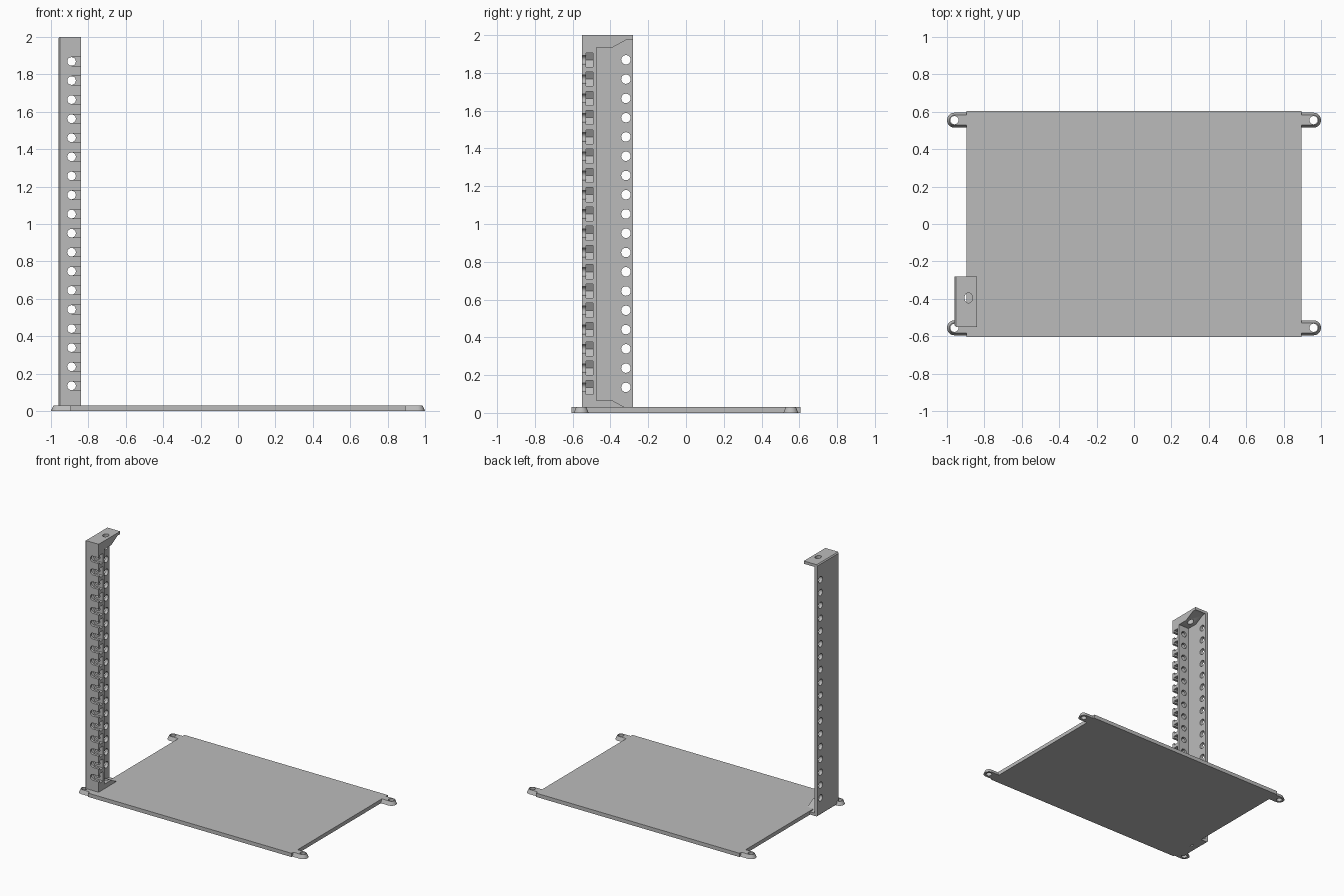
import bpy, bmesh, math
from mathutils import Vector

cube = bpy.data.objects.get("Cube")
if cube:
    bpy.data.objects.remove(cube, do_unlink=True)

grey = bpy.data.materials.new("plain grey")
grey.use_nodes = True
grey.diffuse_color = (0.5, 0.5, 0.5, 1)
grey.node_tree.nodes["Principled BSDF"].inputs["Base Color"].default_value = (0.5, 0.5, 0.5, 1)


def place(u, v, w, axis):
    """Map profile (u, v) and depth w to x, y, z for an extrusion axis."""
    return Vector({"x": (w, u, v), "y": (u, w, v), "z": (u, v, w)}[axis])


def loft(bm, low, high, axis, start, end):
    """Closed prism between two matching outlines."""
    a = [bm.verts.new(place(u, v, start, axis)) for u, v in low]
    b = [bm.verts.new(place(u, v, end, axis)) for u, v in high]
    n = len(a)
    bm.faces.new(a)
    bm.faces.new(b)
    for i in range(n):
        j = (i + 1) % n
        bm.faces.new((a[i], a[j], b[j], b[i]))


def finish(bm, name):
    bmesh.ops.recalc_face_normals(bm, faces=bm.faces[:])
    mesh = bpy.data.meshes.new(name)
    bm.to_mesh(mesh)
    bm.free()
    mesh.materials.append(grey)
    obj = bpy.data.objects.new(name, mesh)
    bpy.context.collection.objects.link(obj)
    return obj


def prisms(name, outlines, axis, start, end):
    bm = bmesh.new()
    for pts in outlines:
        loft(bm, pts, pts, axis, start, end)
    return finish(bm, name)


def arc(cu, cv, r, a0=0, a1=360, n=24, squash=1):
    steps = n if a1 - a0 == 360 else n + 1
    angles = [math.radians(a0 + (a1 - a0) * i / n) for i in range(steps)]
    return [(cu + squash * r * math.cos(t), cv + r * math.sin(t)) for t in angles]


def rect(u0, u1, v0, v1):
    return [(u0, v0), (u1, v0), (u1, v1), (u0, v1)]


def cut(target, cutter):
    mod = target.modifiers.new("cut", "BOOLEAN")
    mod.object = cutter
    mod.operation = "DIFFERENCE"
    mod.solver = "EXACT"
    bpy.context.view_layer.objects.active = target
    bpy.ops.object.modifier_apply(modifier=mod.name)
    bpy.data.objects.remove(cutter, do_unlink=True)


def smooth(obj):
    bpy.ops.object.select_all(action="DESELECT")
    obj.select_set(True)
    bpy.context.view_layer.objects.active = obj
    bpy.ops.object.shade_smooth_by_angle(angle=math.radians(30))


# Base plate
prisms("base_plate", [rect(-0.895, 0.895, -0.605, 0.605)], "z", 0, 0.03)

# Tapered mounting tabs with screw holes at the corners
for sx, side in ((-1, "right"), (1, "left")):
    for sy, end in ((-1, "front"), (1, "back")):
        def outline(r):
            pts = [(0.88, -r)] + arc(0.96, 0, r, -90, 90, 16) + [(0.88, r)]
            return [(sx * u, sy * 0.555 + v) for u, v in pts]
        bm = bmesh.new()
        loft(bm, outline(0.04), outline(0.027), "z", 0, 0.03)
        tab = finish(bm, f"{end}_{side}_tab")
        cut(tab, prisms("hole", [arc(sx * 0.96, sy * 0.555, 0.022)], "z", -0.1, 0.1))
        smooth(tab)

# Upright post with chamfered outer edges
c = 0.008
bm = bmesh.new()
loft(bm, rect(-0.55 + c, -0.28, c, 2 - c), rect(-0.55, -0.28, 0, 2), "x", -0.96, -0.96 + c)
post = finish(bm, "upright_post")
bpy.data.objects.remove(post, do_unlink=True)
section = [(-0.96, -0.55 + c), (-0.96 + c, -0.55), (-0.84, -0.55), (-0.84, -0.28), (-0.96, -0.28)]
post = prisms("upright_post", [section], "z", 0, 2)
for z, s in ((0, 1), (2, -1)):
    wedge = [(-1, z - s * 0.1), (-0.96 + c + 0.1, z - s * 0.1), (-1, z + s * (0.04 + c))]
    cut(post, prisms("chamfer", [wedge], "y", -1, 0))

# Hollow channel, leaving sloped end brackets
half = [(-0.475, 0.066), (-0.39, 0.066), (-0.31, 0.022), (-0.1, 0.022)]
channel = half + [(y, 2 - z) for y, z in reversed(half)]
cut(post, prisms("channel", [channel], "x", -0.935, -0.7))

# Rows of screw slots, nut pockets and holes
hx = -0.89
r = 0.023
nut = 0.0375
levels = [0.135 + 0.102 * i for i in range(18)]
slots = [arc(hx, z, r, 90, 270, 12) + [(-0.7, z - r), (-0.7, z + r)] for z in levels]
tip = nut / math.cos(math.radians(30))
pockets = [[(hx - tip, z), (hx - tip / 2, z - nut), (-0.7, z - nut),
            (-0.7, z + nut), (hx - tip / 2, z + nut)] for z in levels]
cut(post, prisms("slots", slots, "y", -0.7, -0.52))
cut(post, prisms("pockets", pockets, "y", -0.53, -0.492))
cut(post, prisms("holes", [arc(hx, z, r) for z in levels], "y", -0.51, -0.4))
cut(post, prisms("side_holes", [arc(-0.318, z, 0.025) for z in levels], "x", -1.1, -0.9))

# Screw holes in the top and bottom brackets
for z in (0, 2):
    hole = arc(-0.885, -0.395, 0.027, squash=0.8)
    cut(post, prisms("bracket_hole", [hole], "z", z - 0.15, z + 0.15))
smooth(post)
